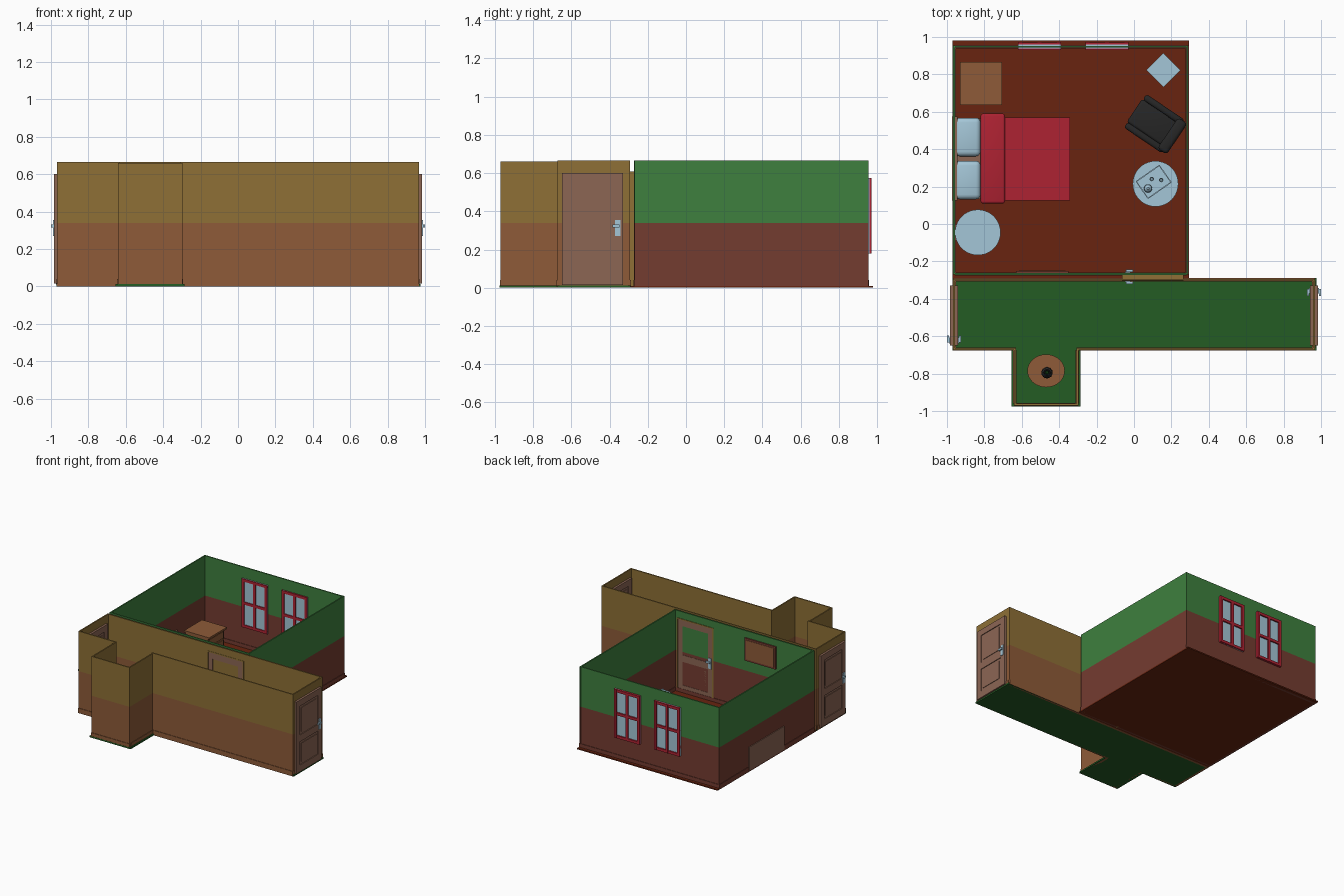
import bpy, bmesh, math
from mathutils import Matrix, Vector

if "Cube" in bpy.data.objects:
    bpy.data.objects.remove(bpy.data.objects["Cube"])


def material(name, rgb):
    lin = [((c / 255 + 0.055) / 1.055) ** 2.4 for c in rgb]
    m = bpy.data.materials.new(name)
    m.diffuse_color = (*lin, 1)
    m.use_nodes = True
    m.node_tree.nodes["Principled BSDF"].inputs["Base Color"].default_value = m.diffuse_color
    return m


OLIVE = material("olive wall", (142, 112, 54))
BROWN = material("warm brown", (142, 91, 56))
GREEN = material("green wall", (62, 128, 62))
MAROON = material("maroon panel", (116, 60, 48))
RUST = material("rust floor", (104, 36, 16))
CARPET = material("green carpet", (36, 92, 36))
DOOR = material("dusty pink wood", (140, 102, 84))
CRIMSON = material("crimson", (174, 34, 50))
BLUE = material("pale blue", (164, 198, 215))
BLACK = material("black", (38, 38, 38))


def finish(bm, name, mat, M=None):
    bmesh.ops.recalc_face_normals(bm, faces=bm.faces)
    me = bpy.data.meshes.new(name)
    bm.to_mesh(me)
    bm.free()
    ob = bpy.data.objects.new(name, me)
    bpy.context.collection.objects.link(ob)
    me.materials.append(mat)
    if M:
        ob.matrix_world = M
    return ob


def box(name, mat, x0, x1, y0, y1, z0, z1, M=None, bevel=0):
    bm = bmesh.new()
    bmesh.ops.create_cube(bm, size=1)
    for v in bm.verts:
        v.co = Vector(((x0 + x1) / 2 + v.co.x * (x1 - x0),
                       (y0 + y1) / 2 + v.co.y * (y1 - y0),
                       (z0 + z1) / 2 + v.co.z * (z1 - z0)))
    if bevel:
        bmesh.ops.bevel(bm, geom=bm.edges[:], offset=bevel, segments=3,
                        profile=0.5, affect='EDGES')
    ob = finish(bm, name, mat, M)
    if bevel:
        for p in ob.data.polygons:
            p.use_smooth = True
    return ob


def lathe(name, mat, profile, loc, n=32, sx=1, sy=1):
    # surface of revolution from (radius, height) points
    bm = bmesh.new()
    rings = [[bm.verts.new((r * sx * math.cos(2 * math.pi * i / n),
                            r * sy * math.sin(2 * math.pi * i / n), z))
              for i in range(n)] for r, z in profile]
    for a, b in zip(rings, rings[1:]):
        for i in range(n):
            bm.faces.new((a[i], a[(i + 1) % n], b[(i + 1) % n], b[i]))
    bm.faces.new(rings[0])
    bm.faces.new(rings[-1])
    return finish(bm, name, mat, Matrix.Translation(loc))


def wall(name, low, high, x0, x1, y0, y1, top=0.665, zmin=0.0):
    # two-tone wall with a slim skirting board
    if zmin < 0.34:
        box(name + "_lower", low, x0, x1, y0, y1, zmin, 0.34)
        s = 0.004
        if x1 - x0 > y1 - y0:
            box(name + "_skirting", low, x0, x1, y0 - s, y1 + s, 0, 0.04)
        else:
            box(name + "_skirting", low, x0 - s, x1 + s, y0, y1, 0, 0.04)
    box(name + "_upper", high, x0, x1, y0, y1, max(0.34, zmin), top)


T = 0.010
# floors
box("room_floor", RUST, -0.97, 0.295, -0.29, 0.98, 0, 0.01)
box("hall_floor", CARPET, -0.97, 0.975, -0.675, -0.29, 0, 0.012)
box("alcove_floor", CARPET, -0.655, -0.285, -0.975, -0.675, 0, 0.012)

# bedroom walls
wall("room_left_wall", MAROON, GREEN, -0.967, -0.957, -0.27, 0.955)
wall("room_right_wall", MAROON, GREEN, 0.28, 0.29, -0.27, 0.955)
wall("room_back_wall", MAROON, GREEN, -0.957, 0.28, 0.943, 0.953)
wall("room_front_wall", MAROON, GREEN, -0.957, 0.28, -0.272, -0.262)

# hallway walls with alcove
wall("hall_back_wall", BROWN, OLIVE, -0.967, 0.967, -0.303, -0.293)
wall("hall_front_wall_left", BROWN, OLIVE, -0.967, -0.632, -0.673, -0.663)
wall("hall_front_wall_right", BROWN, OLIVE, -0.308, 0.967, -0.673, -0.663)
wall("alcove_front_wall", BROWN, OLIVE, -0.642, -0.298, -0.970, -0.960, 0.66)
wall("alcove_left_wall", BROWN, OLIVE, -0.642, -0.632, -0.960, -0.673, 0.66)
wall("alcove_right_wall", BROWN, OLIVE, -0.308, -0.298, -0.960, -0.673, 0.66)
for s, side in ((-1, "left"), (1, "right")):
    x0, x1 = sorted((s * 0.957, s * 0.967))
    wall(side + "_end_wall", BROWN, OLIVE, x0, x1, -0.663, -0.303)


def door(name, M):
    # local frame: width along x, thickness along y, centred on origin
    h, w = 0.022, 0.16
    box(name + "_panel", DOOR, -w, w, -h + 0.006, h - 0.006, 0.015, 0.6, M)
    for s in (-1, 1):
        box(name + "_stile", DOOR, s * w - (0.045 if s > 0 else 0),
            s * w + (0.045 if s < 0 else 0), -h, h, 0.015, 0.6, M)
    for z0, z1 in ((0.015, 0.07), (0.26, 0.315), (0.55, 0.6)):
        box(name + "_rail", DOOR, -w + 0.045, w - 0.045, -h, h, z0, z1, M)
    for z0, z1 in ((0.09, 0.24), (0.335, 0.53)):
        box(name + "_raised_panel", DOOR, -w + 0.065, w - 0.065,
            -h + 0.002, h - 0.002, z0, z1, M)
    # handles on both faces
    for s in (-1, 1):
        ys = sorted((s * h, s * (h + 0.005)))
        box(name + "_handle_plate", BLUE, 0.118, 0.148, *ys, 0.27, 0.355, M)
        ys = sorted((s * (h + 0.004), s * (h + 0.016)))
        box(name + "_handle_lever", BLUE, 0.105, 0.143, *ys, 0.315, 0.33, M)


R = Matrix.Rotation
door("right_door", Matrix.Translation((0.962, -0.49, 0)) @ R(math.pi / 2, 4, 'Z'))
door("left_door", Matrix.Translation((-0.962, -0.49, 0)) @ R(-math.pi / 2, 4, 'Z'))
door("room_door", Matrix.Translation((0.10, -0.282, 0)) @ R(math.pi, 4, 'Z'))
# olive lining around the bedroom door
for x0, x1, z0, z1 in ((-0.065, -0.055, 0, 0.608), (0.255, 0.265, 0, 0.608),
                       (-0.065, 0.265, 0.598, 0.608)):
    box("room_door_lining", OLIVE, x0, x1, -0.305, -0.258, z0, z1)

# windows with two by two panes
for c in (-0.505, -0.145):
    x0, x1, z0, z1, f = c - 0.115, c + 0.115, 0.18, 0.575, 0.022
    box("window_glass", BLUE, x0, x1, 0.937, 0.960, z0, z1)
    for a in (x0, c - f / 2, x1 - f):
        box("window_upright", CRIMSON, a, a + f, 0.930, 0.972, z0, z1)
    for b in (z0, (z0 + z1 - f) / 2, z1 - f):
        box("window_crossbar", CRIMSON, x0, x1, 0.931, 0.971, b, b + f)

# picture on the bedroom front wall
box("picture_frame", MAROON, -0.63, -0.35, -0.262, -0.252, 0.425, 0.61)
box("picture", BROWN, -0.615, -0.365, -0.255, -0.249, 0.44, 0.595)

# bed
box("bed_headboard", DOOR, -0.973, -0.945, 0.125, 0.575, 0.01, 0.20)
box("bed_base", DOOR, -0.95, -0.345, 0.135, 0.565, 0.04, 0.11)
for x in (-0.93, -0.37):
    for y in (0.15, 0.55):
        box("bed_leg", DOOR, x - 0.015, x + 0.015, y - 0.015, y + 0.015, 0.01, 0.05)
box("mattress", DOOR, -0.945, -0.36, 0.135, 0.56, 0.11, 0.15)
box("blanket", CRIMSON, -0.72, -0.342, 0.125, 0.57, 0.06, 0.168)
box("folded_blanket", CRIMSON, -0.82, -0.69, 0.11, 0.59, 0.06, 0.182, None, 0.012)
for y in (0.235, 0.465):
    box("pillow", BLUE, -0.957, -0.82, y - 0.103, y + 0.103, 0.15, 0.205, None, 0.025)

# bedside cabinet
box("cabinet_body", BROWN, -0.92, -0.72, 0.64, 0.85, 0.01, 0.165)
box("cabinet_top", BROWN, -0.93, -0.705, 0.635, 0.865, 0.165, 0.18)
for z in (0.03, 0.10):
    box("cabinet_drawer", BROWN, -0.72, -0.714, 0.655, 0.835, z, z + 0.055)

# round tables
table = [(0.07, 0.01), (0.07, 0.02), (0.02, 0.035), (0.016, 0.17),
         (0.12, 0.175), (0.122, 0.19)]
lathe("round_table_by_bed", BLUE, table, (-0.835, -0.045, 0), 40)
lathe("round_tea_table", BLUE, table, (0.115, 0.215, 0), 40)

# tea tray with pot and cups
TR = Matrix.Translation((0.105, 0.225, 0.19)) @ R(math.radians(35), 4, 'Z')
box("tray", BLUE, -0.075, 0.075, -0.055, 0.055, 0, 0.006, TR)
for s in (-1, 1):
    box("tray_rim", BLUE, -0.075, 0.075, s * 0.055 - 0.003, s * 0.055 + 0.003, 0, 0.015, TR)
    box("tray_rim", BLUE, s * 0.075 - 0.003, s * 0.075 + 0.003, -0.055, 0.055, 0, 0.015, TR)
lathe("teapot", BLUE, [(0.012, 0), (0.022, 0.015), (0.02, 0.035), (0.008, 0.046),
                       (0.005, 0.055)], (0.075, 0.19, 0.196), 16)
for x, y in ((0.095, 0.24), (0.145, 0.235)):
    lathe("teacup", BLUE, [(0.007, 0), (0.012, 0.02), (0.009, 0.02), (0.006, 0.005)],
          (x, y, 0.196), 12)

# corner side table, turned on its diagonal
ST = Matrix.Translation((0.157, 0.823, 0)) @ R(math.pi / 4, 4, 'Z')
box("side_table_top", BLUE, -0.065, 0.065, -0.065, 0.065, 0.165, 0.18, ST)
box("side_table_inlay", BLUE, -0.05, 0.05, -0.05, 0.05, 0.18, 0.184, ST)
for x in (-0.052, 0.052):
    for y in (-0.052, 0.052):
        box("side_table_leg", BLUE, x - 0.008, x + 0.008, y - 0.008, y + 0.008, 0.01, 0.165, ST)

# armchair: local +x faces forward
AC = Matrix.Translation((0.11, 0.535, 0)) @ R(math.radians(146), 4, 'Z')
box("armchair_base", BLACK, -0.12, 0.12, -0.085, 0.085, 0.03, 0.09, AC)
box("armchair_cushion", BLACK, -0.10, 0.13, -0.075, 0.075, 0.08, 0.13, AC, 0.015)
box("armchair_back", BLACK, -0.145, -0.085, -0.10, 0.10, 0.04, 0.27, AC, 0.018)
for s in (-1, 1):
    box("armchair_arm", BLACK, -0.12, 0.125, s * 0.09 - 0.018, s * 0.09 + 0.018,
        0.035, 0.17, AC, 0.014)
    for x in (-0.1, 0.1):
        box("armchair_foot", BLACK, x - 0.01, x + 0.01, s * 0.08 - 0.01, s * 0.08 + 0.01,
            0, 0.04, AC)

# oval alcove table with a small vase
lathe("alcove_table", BROWN, [(0.06, 0.012), (0.055, 0.025), (0.018, 0.04), (0.018, 0.165),
                              (0.1, 0.17), (0.1, 0.185)], (-0.47, -0.785, 0), 32, 1, 0.88)
lathe("vase", BLACK, [(0.016, 0), (0.03, 0.03), (0.026, 0.055), (0.012, 0.07), (0.018, 0.085),
                      (0.013, 0.085), (0.009, 0.06)], (-0.465, -0.795, 0.185), 16)
lathe("vase_plant", CARPET, [(0.004, 0), (0.011, 0.02), (0.004, 0.04)],
      (-0.465, -0.795, 0.26), 8)
